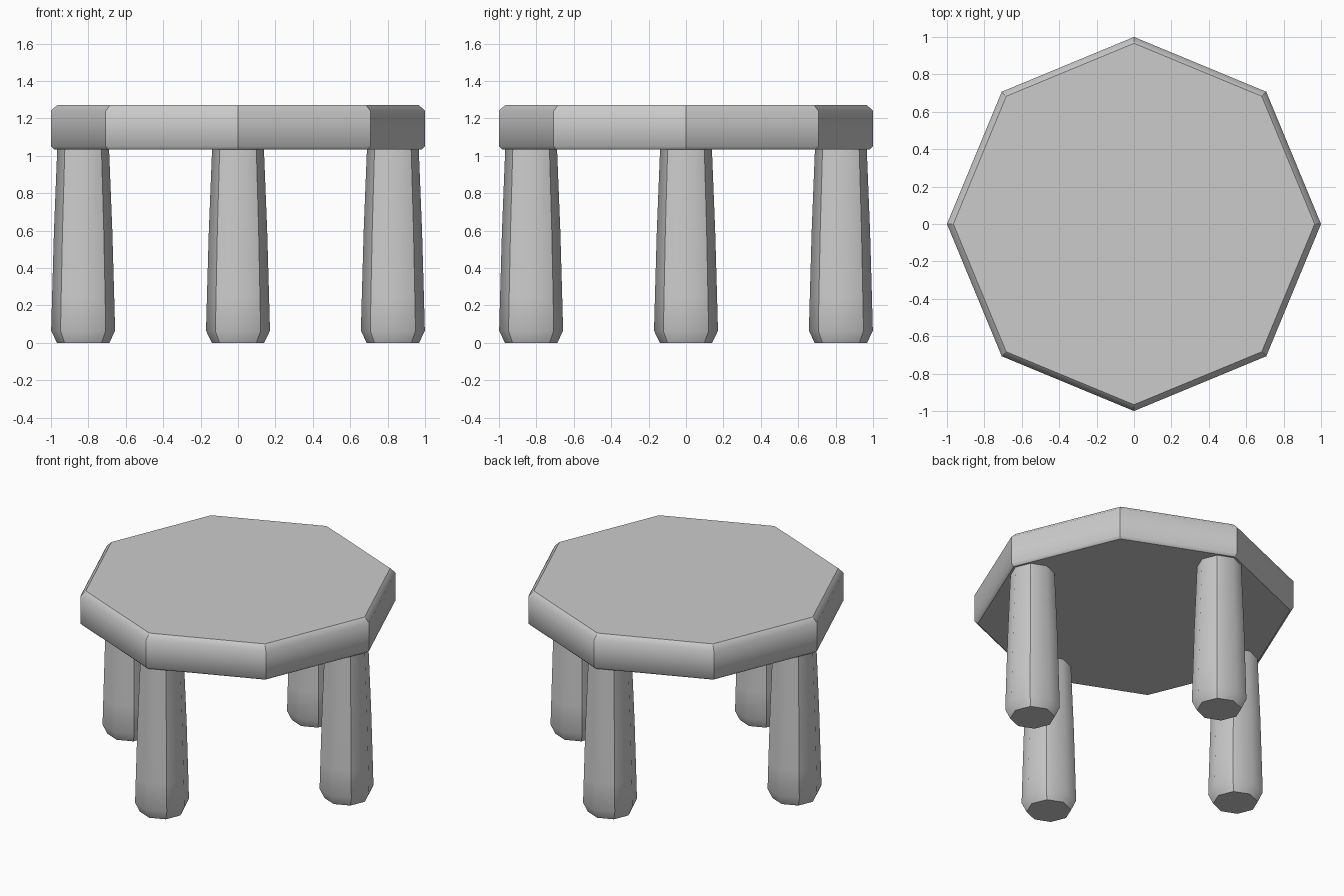
import bpy, bmesh
from math import cos, sin, pi

if "Cube" in bpy.data.objects:
    bpy.data.objects.remove(bpy.data.objects["Cube"])

SIDES = 8


def turned_octagon(name, profile, sharp_corners, centre=(0, 0)):
    """Stack eight-sided rings from (radius, z) pairs, cap the ends, crease chosen corners."""
    bm = bmesh.new()
    rings = [[bm.verts.new((r * cos(2 * pi * i / SIDES), r * sin(2 * pi * i / SIDES), z))
              for i in range(SIDES)] for r, z in profile]
    for low, high in zip(rings, rings[1:]):
        for i in range(SIDES):
            j = (i + 1) % SIDES
            bm.faces.new((low[i], low[j], high[j], high[i]))
    caps = [bm.faces.new(rings[0][::-1]), bm.faces.new(rings[-1])]
    for f in bm.faces:
        f.smooth = True
    # crisp cap outlines and crisp upright corners
    for cap in caps:
        cap.smooth = False
        for e in cap.edges:
            e.smooth = False
    for low, high in zip(rings, rings[1:]):
        for i in sharp_corners:
            bm.edges.get((low[i], high[i])).smooth = False
    mesh = bpy.data.meshes.new(name)
    bm.to_mesh(mesh)
    bm.free()
    obj = bpy.data.objects.new(name, mesh)
    obj.location = (centre[0], centre[1], 0)
    bpy.context.collection.objects.link(obj)
    return obj


# Octagonal slab seat with a chamfered rim
turned_octagon("seat", [(0.98, 1.033), (1.0, 1.05), (1.0, 1.24), (0.966, 1.273)],
               range(SIDES))

# Four tapered legs with chamfered feet, tops set into the seat
LEG = [(0.14, 0), (0.171, 0.065), (0.166, 0.25), (0.156, 0.6), (0.138, 1.05)]
D = 0.828
for name, centre in (("right_leg", (D, 0)), ("back_leg", (0, D)),
                     ("left_leg", (-D, 0)), ("front_leg", (0, -D))):
    turned_octagon(name, LEG, (1, 3, 5, 7), centre)
